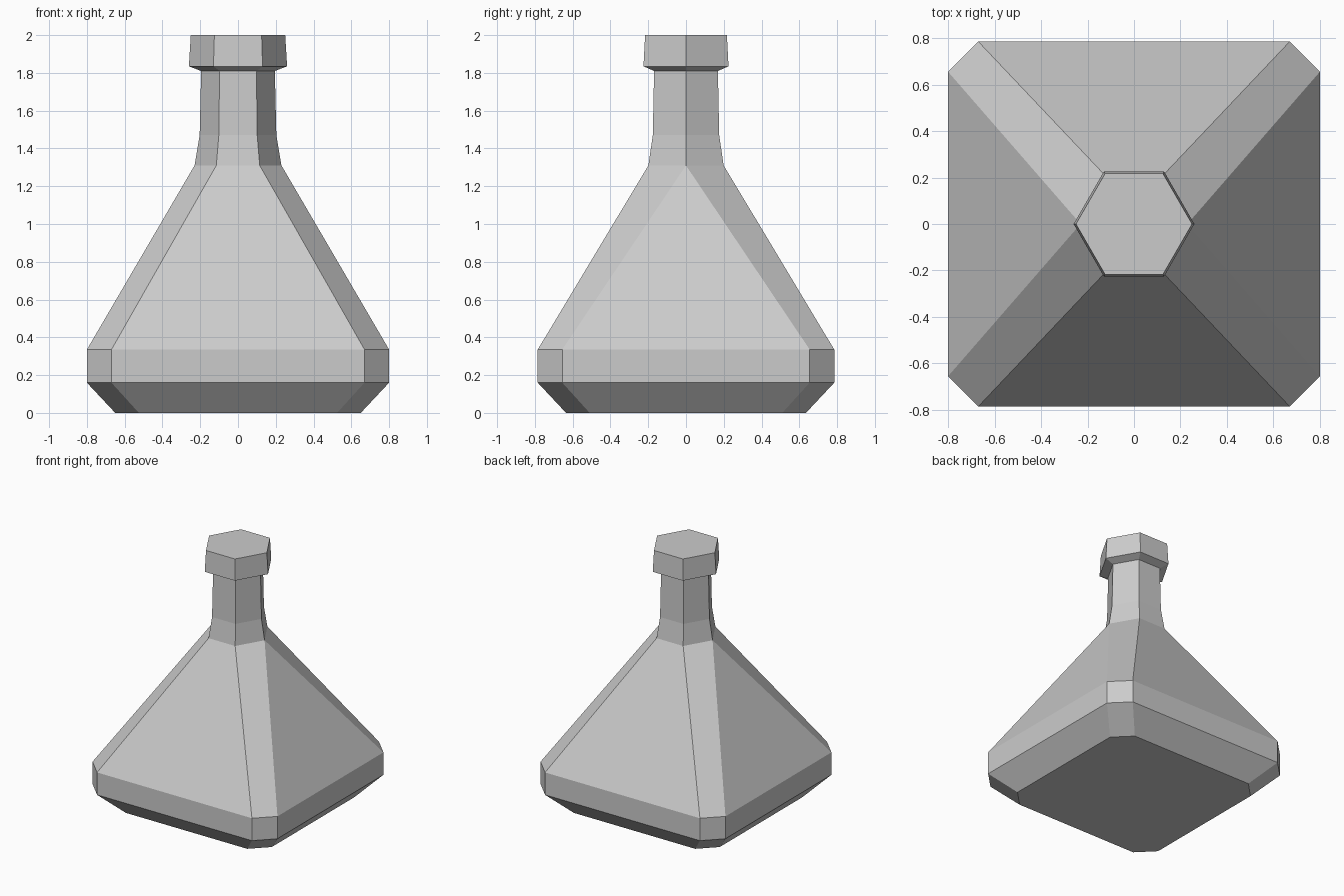
import bpy
import bmesh
from math import cos, sin, pi

cube = bpy.data.objects.get("Cube")
if cube:
    bpy.data.objects.remove(cube, do_unlink=True)

grey = bpy.data.materials.new("light grey")
grey.use_nodes = True
colour = (0.6, 0.6, 0.6, 1)
grey.diffuse_color = colour
grey.node_tree.nodes["Principled BSDF"].inputs["Base Color"].default_value = colour


def base_ring(bm, x, y, cut, z):
    """Rectangle with cut corners, anticlockwise from the +x side."""
    quarter = [(x, y - cut), (x - cut, y)]
    half = quarter + [(-a, b) for a, b in reversed(quarter)]
    return [bm.verts.new((a, b, z)) for a, b in half + [(-a, -b) for a, b in half]]


def neck_ring(bm, radius, z):
    """Hexagon with a corner on +x."""
    return [bm.verts.new((radius * cos(i * pi / 3), radius * sin(i * pi / 3), z))
            for i in range(6)]


def bridge(bm, low, high):
    n = len(low)
    for i in range(n):
        j = (i + 1) % n
        corners = [low[i], low[j], high[j], high[i]]
        bm.faces.new(list(dict.fromkeys(corners)))


bm = bmesh.new()

# Chamfered base
foot = base_ring(bm, 0.65, 0.635, 0.125, 0)
belly = base_ring(bm, 0.80, 0.785, 0.13, 0.16)
shoulder = base_ring(bm, 0.80, 0.785, 0.13, 0.335)
bm.faces.new(list(reversed(foot)))
bridge(bm, foot, belly)
bridge(bm, belly, shoulder)

# Hexagonal neck and flared lip
rings = [neck_ring(bm, r, z) for r, z in
         [(0.23, 1.31), (0.203, 1.47), (0.195, 1.81), (0.26, 1.835), (0.25, 2)]]
for low, high in zip(rings, rings[1:]):
    bridge(bm, low, high)
bm.faces.new(rings[-1])

# Sloping body: each side corner of the neck meets two base corners
h = rings[0]
bridge(bm, shoulder, [h[0], h[1], h[2], h[3], h[3], h[4], h[5], h[0]])

bmesh.ops.recalc_face_normals(bm, faces=bm.faces[:])
mesh = bpy.data.meshes.new("flask_body")
bm.to_mesh(mesh)
bm.free()
mesh.materials.append(grey)
flask = bpy.data.objects.new("flask_body", mesh)
bpy.context.collection.objects.link(flask)
